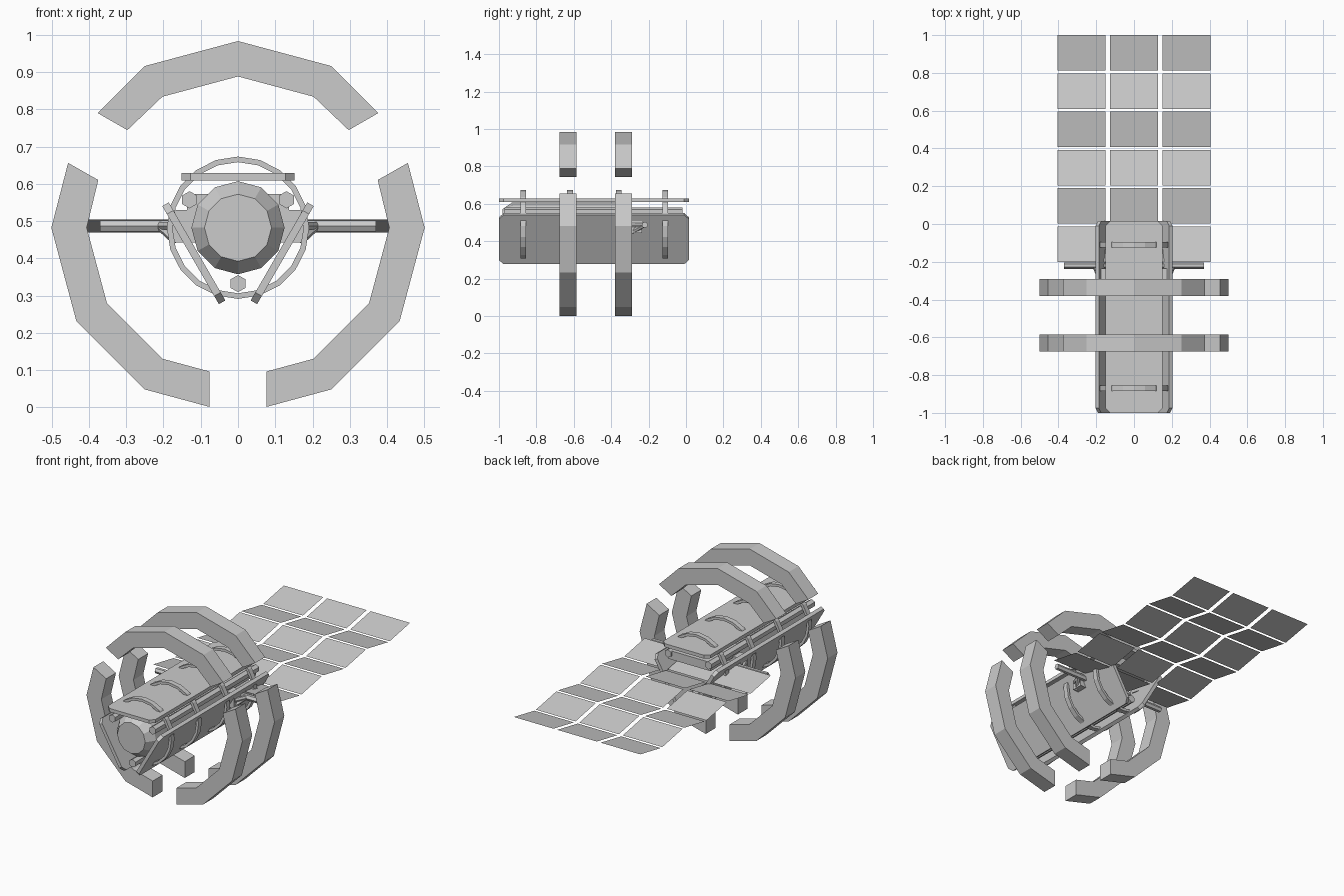
import bpy, bmesh, math
from mathutils import Vector, Matrix

if "Cube" in bpy.data.objects:
    bpy.data.objects.remove(bpy.data.objects["Cube"])

CZ = 0.482  # height of the station's long axis


def make(name, verts, faces):
    me = bpy.data.meshes.new(name)
    me.from_pydata(verts, [], faces)
    bm = bmesh.new()
    bm.from_mesh(me)
    bmesh.ops.recalc_face_normals(bm, faces=bm.faces)
    bm.to_mesh(me)
    bm.free()
    ob = bpy.data.objects.new(name, me)
    bpy.context.collection.objects.link(ob)
    return ob


def loft(name, sections, caps=True, closed=False):
    """Skin a list of equal-length vertex loops."""
    n, m = len(sections[0]), len(sections)
    verts = [v for s in sections for v in s]
    faces = []
    for i in range(m if closed else m - 1):
        a, b = i * n, (i + 1) % m * n
        faces += [(a + j, a + (j + 1) % n, b + (j + 1) % n, b + j) for j in range(n)]
    if caps and not closed:
        faces += [tuple(range(n)), tuple(range((m - 1) * n, m * n))]
    return make(name, verts, faces)


def circle(r, y, n, x=0, z=CZ, start=90):
    return [(x + r * math.cos(math.radians(start + 360 * i / n)), y,
             z + r * math.sin(math.radians(start + 360 * i / n))) for i in range(n)]


def box(name, x0, x1, y0, y1, z0, z1):
    return loft(name, [[(x0, y0, z), (x1, y0, z), (x1, y1, z), (x0, y1, z)] for z in (z0, z1)])


def bar(name, p, q, r, n=6):
    p, q = Vector(p), Vector(q)
    rot = (q - p).to_track_quat('Z', 'Y')
    ring = [Vector((r * math.cos(2 * math.pi * i / n), r * math.sin(2 * math.pi * i / n), 0))
            for i in range(n)]
    return loft(name, [[tuple(e + rot @ v) for v in ring] for e in (p, q)])


# Main hull with tapered nose
loft("hull", [circle(r, y, 12) for r, y in ((0.09, -0.98), (0.125, -0.93), (0.125, -0.30))])

# Three armour planks and three rails, spaced 120 degrees around the axis
hw, ch, y0, y1 = 0.152, 0.025, -1.0, 0.015
outline = [(-hw, y0 + ch), (-hw + ch, y0), (hw - ch, y0), (hw, y0 + ch),
           (hw, y1 - ch), (hw - ch, y1), (-hw + ch, y1), (-hw, y1 - ch)]
for k in range(3):
    rot = Matrix.Rotation(math.radians(120 * k), 3, 'Y')
    secs = []
    for h in (0.127, 0.147):
        secs.append([tuple(rot @ Vector((x, y, h)) + Vector((0, 0, CZ))) for x, y in outline])
    loft("plank_%d" % k, secs)
    a = math.radians(30 + 120 * k)
    x, z = 0.15 * math.cos(a), CZ + 0.15 * math.sin(a)
    loft("rail_%d" % k, [circle(0.023, y, 6, x, z) for y in (-0.97, -0.02)])

# Thin hoops that strap the planks together
for k, y in enumerate((-0.87, -0.62, -0.36, -0.11)):
    secs = [circle(r, yy, 20) for r, yy in
            ((0.176, y - 0.015), (0.191, y - 0.015), (0.191, y + 0.015), (0.176, y + 0.015))]
    loft("hoop_%d" % k, secs, closed=True)


# Broken twelve-sided outer rings
def corner(r, deg):
    return (r * math.cos(math.radians(deg)), CZ + r * math.sin(math.radians(deg)))


right_arc = [((0.456, 0.656), (0.375, 0.61))]
right_arc += [(corner(0.501, d), corner(0.406, d)) for d in (0, -30, -60)]
right_arc += [((0.076, 0.001), (0.076, 0.096))]
top_arc = [((0.377, 0.79), (0.297, 0.744))]
top_arc += [(corner(0.501, d), corner(0.406, d)) for d in (60, 90, 120)]
top_arc += [((-0.377, 0.79), (-0.297, 0.744))]
left_arc = [((-o[0], o[1]), (-i[0], i[1])) for o, i in right_arc]
for k, (ya, yb) in enumerate(((-0.675, -0.585), (-0.38, -0.29))):
    for name, arc in (("right", right_arc), ("top", top_arc), ("left", left_arc)):
        loft("outer_ring_%s_%d" % (name, k),
             [[(o[0], ya, o[1]), (o[0], yb, o[1]), (i[0], yb, i[1]), (i[0], ya, i[1])]
              for o, i in arc])

# Rear equipment boxes
box("rear_box", -0.137, 0.137, -0.30, -0.03, 0.522, 0.572)
box("hub_box", -0.185, 0.185, -0.30, -0.235, 0.443, 0.53)

# Cross beam that carries the solar array, with braces
bar("array_beam", (-0.37, -0.22, 0.487), (0.37, -0.22, 0.487), 0.017)
for s in (-1, 1):
    bar("beam_brace_upper", (s * 0.18, -0.29, 0.487), (s * 0.21, -0.22, 0.487), 0.012)
    bar("beam_brace_lower", (s * 0.17, -0.29, 0.45), (s * 0.21, -0.22, 0.487), 0.012)

# Folded solar array: three columns, six zig-zag rows of thin sheets
verts, faces = [], []
for row in range(6):
    ya = -0.2 + row * 0.2025
    yb = ya + 0.1875
    za, zb = (0.504, 0.469) if row % 2 == 0 else (0.469, 0.504)
    for xc in (-0.279, 0, 0.279):
        n = len(verts)
        verts += [(xc - 0.127, ya, za), (xc + 0.127, ya, za),
                  (xc + 0.127, yb, zb), (xc - 0.127, yb, zb)]
        faces.append((n, n + 1, n + 2, n + 3))
array = make("solar_array", verts, faces)
for p in array.data.polygons:
    if p.normal.z < 0:
        p.flip()
